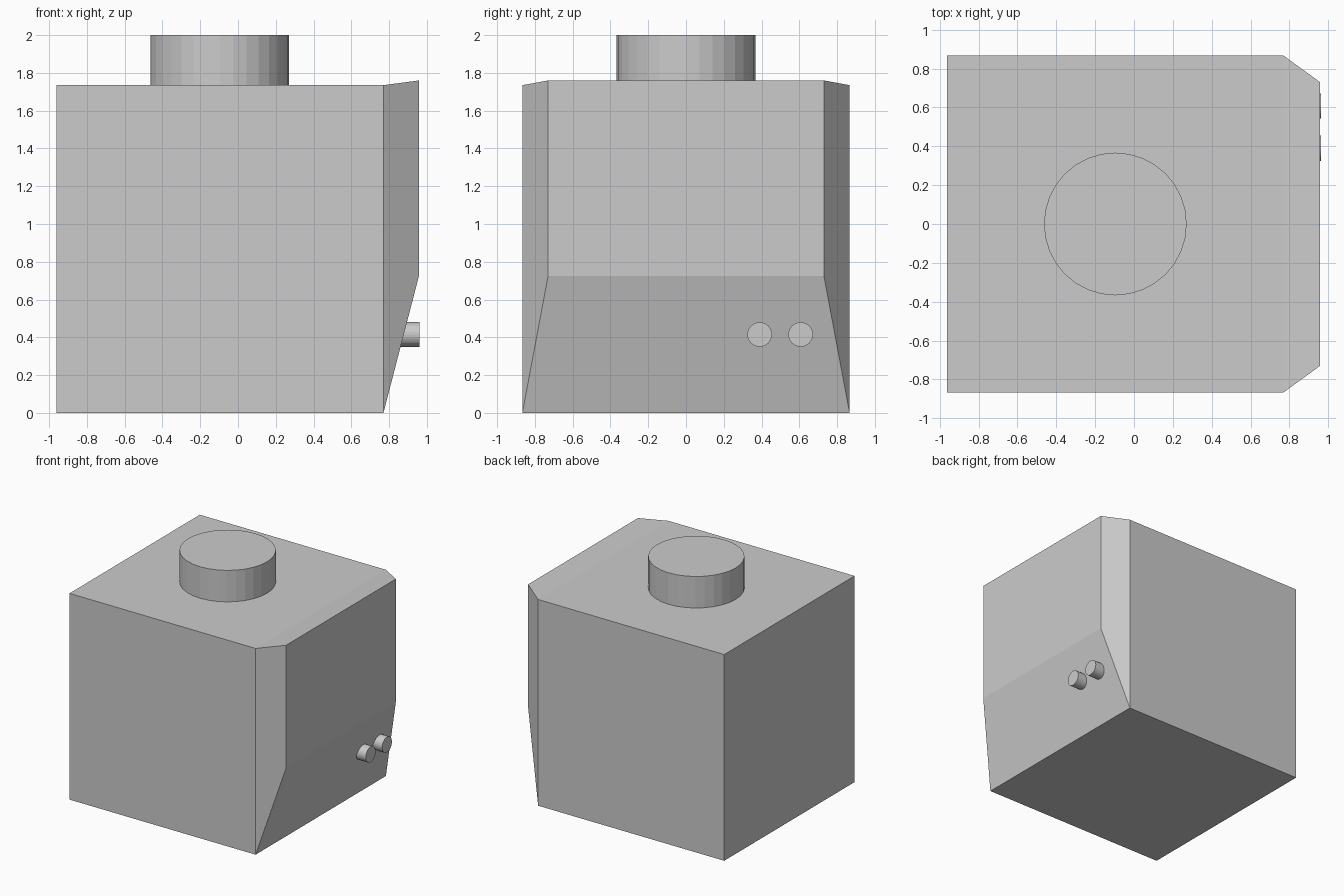
import bpy, bmesh
from math import pi

if "Cube" in bpy.data.objects:
    bpy.data.objects.remove(bpy.data.objects["Cube"])

BACK, MID, FACE = -0.962, 0.77, 0.958   # x stations of the body
HALF, FACE_HALF = 0.866, 0.73           # half widths
TOP = 1.735


def cylinder(name, radius, depth, location, rotation=(0, 0, 0), sides=32):
    bpy.ops.mesh.primitive_cylinder_add(vertices=sides, radius=radius, depth=depth,
                                        location=location, rotation=rotation)
    bpy.context.object.name = name


# Body: rectangular sections along x, the last one narrowed into a raised face panel
bm = bmesh.new()
sections = [(BACK, HALF, 0, TOP), (MID, HALF, 0, TOP), (FACE, FACE_HALF, 0.725, 1.76)]
rings = [[bm.verts.new((x, y, z)) for y, z in ((-w, lo), (w, lo), (w, hi), (-w, hi))]
         for x, w, lo, hi in sections]
for a, b in zip(rings, rings[1:]):
    for i in range(4):
        j = (i + 1) % 4
        bm.faces.new((a[i], a[j], b[j], b[i]))
bm.faces.new(rings[0])
bm.faces.new(rings[-1])
bmesh.ops.recalc_face_normals(bm, faces=bm.faces)
mesh = bpy.data.meshes.new("body")
bm.to_mesh(mesh)
bm.free()
bpy.context.collection.objects.link(bpy.data.objects.new("body", mesh))

# Round cap on top
cylinder("top_cap", 0.367, 2.0 - TOP, (-0.096, 0, (2.0 + TOP) / 2))

# Two small buttons on the sloping lower panel
for n, y in enumerate((0.39, 0.607)):
    cylinder(f"button_{n + 1}", 0.065, 0.12, (0.902, y, 0.415), (0, pi / 2, 0))
